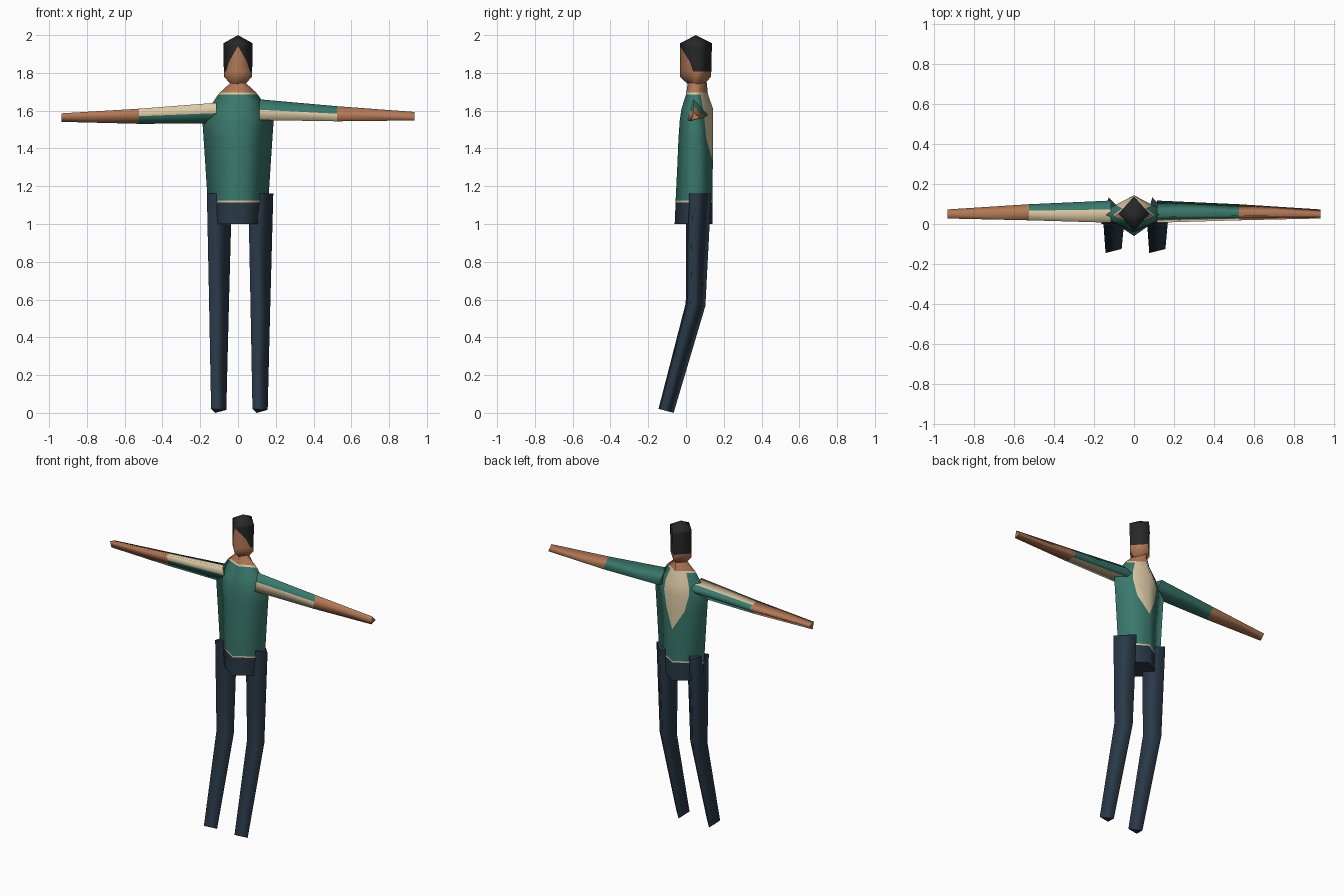
import bpy
import bmesh
from math import cos, sin, radians
from mathutils import Vector

cube = bpy.data.objects.get("Cube")
if cube:
    bpy.data.objects.remove(cube, do_unlink=True)


def make_material(name, rgb):
    mat = bpy.data.materials.new(name)
    mat.use_nodes = True
    mat.diffuse_color = (*rgb, 1)
    mat.node_tree.nodes["Principled BSDF"].inputs["Base Color"].default_value = (*rgb, 1)
    return mat


SKIN, GREEN, CREAM, NAVY, HAIR = range(5)
MATERIALS = [
    make_material("skin", (0.45, 0.19, 0.095)),
    make_material("shirt green", (0.042, 0.19, 0.15)),
    make_material("cream trim", (0.72, 0.59, 0.38)),
    make_material("trouser navy", (0.023, 0.042, 0.065)),
    make_material("hair black", (0.021, 0.021, 0.021)),
]


def loft(name, rings, colour):
    """Skin closed rings of points; colour(band, segment) picks the material."""
    bm = bmesh.new()
    loops = [[bm.verts.new(p) for p in ring] for ring in rings]
    n = len(rings[0])
    for i in range(len(loops) - 1):
        for j in range(n):
            k = (j + 1) % n
            face = bm.faces.new((loops[i][j], loops[i][k], loops[i + 1][k], loops[i + 1][j]))
            face.material_index = colour(i, j)
            face.smooth = True
    for loop, band in ((loops[0], 0), (loops[-1], len(loops) - 2)):
        cap = bm.faces.new(loop)
        cap.material_index = colour(band, 0)
        for edge in cap.edges:
            edge.smooth = False
    bmesh.ops.remove_doubles(bm, verts=bm.verts, dist=0.0002)
    bmesh.ops.recalc_face_normals(bm, faces=bm.faces)
    mesh = bpy.data.meshes.new(name)
    bm.to_mesh(mesh)
    bm.free()
    for mat in MATERIALS:
        mesh.materials.append(mat)
    obj = bpy.data.objects.new(name, mesh)
    bpy.context.collection.objects.link(obj)
    return obj


def diamond(z, half, front, back, side, t, split_front):
    """Four-cornered ring with two extra points that bound a painted panel."""
    f, b = Vector((0, front, z)), Vector((0, back, z))
    l, r = Vector((half, side, z)), Vector((-half, side, z))
    if split_front:
        return [f, f.lerp(l, t), l, b, r, f.lerp(r, t)]
    return [b, b.lerp(l, t), l, f, r, b.lerp(r, t)]


# Three-sided limb section, slightly turned
TRIANGLE = [(cos(radians(a)), sin(radians(a))) for a in (104, 224, 344)]

# Torso: z, half width, front y, back y, back panel share
torso_profile = [
    (1.0, 0.152, -0.06, 0.14, 0),
    (1.115, 0.160, -0.055, 0.14, 0),
    (1.125, 0.161, -0.055, 0.14, 0),
    (1.33, 0.174, -0.045, 0.142, 0),
    (1.45, 0.182, -0.04, 0.143, 0.36),
    (1.55, 0.189, -0.033, 0.144, 0.47),
    (1.61, 0.155, -0.024, 0.143, 0.54),
    (1.685, 0.105, 0.0, 0.117, 0.55),
    (1.697, 0.095, 0.002, 0.115, 0.55),
    (1.75, 0.037, 0.01, 0.11, 0.55),
]
torso_bands = [NAVY, CREAM, GREEN, GREEN, GREEN, GREEN, GREEN, CREAM, SKIN]


def torso_colour(i, j):
    panel = j in (0, 5) and 3 <= i <= 6
    return CREAM if panel else torso_bands[i]


loft("torso", [diamond(z, w, f, b, 0.045, t, False) for z, w, f, b, t in torso_profile],
     torso_colour)

# Head: z, half width, front y, back y, face panel share
head_profile = [
    (1.742, 0.04, 0.008, 0.1, 0.8),
    (1.78, 0.074, -0.033, 0.132, 0.8),
    (1.808, 0.075, -0.033, 0.134, 0.83),
    (1.86, 0.076, -0.033, 0.135, 0.62),
    (1.942, 0.077, -0.032, 0.137, 0),
    (1.957, 0.077, -0.031, 0.137, 0),
    (2.0, 0, 0.052, 0.052, 0),
]


def head_colour(i, j):
    face = j in (0, 5) and i < 4
    return SKIN if i < 2 or face else HAIR


loft("head", [diamond(z, w, f, b, 0.052, t, True) for z, w, f, b, t in head_profile],
     head_colour)

# Arms: x, y, z, radius; the right one is the left one turned over
arm_path = [
    (0.115, 0.054, 1.596, 0.066),
    (0.525, 0.053, 1.577, 0.048),
    (0.935, 0.047, 1.567, 0.027),
]


def arm_ring(x, y, z, r, side):
    top, front, back = [Vector((side * x, y + r * c, z + side * r * s)) for c, s in TRIANGLE]
    return [top, top.lerp(front, 0.5), front, front.lerp(back, 0.6), back]


def arm_colour(i, j):
    if i == 1:
        return SKIN
    return CREAM if j in (1, 2) else GREEN


for label, side in (("left", 1), ("right", -1)):
    loft(label + "_arm", [arm_ring(*p, side) for p in arm_path], arm_colour)

# Legs: y, z, radius, end tilt
leg_path = [
    (0.057, 1.162, 0.079, 0),
    (0.042, 0.575, 0.0625, 0.14),
    (-0.112, 0.0126, 0.048, 0.27),
]
for label, cx in (("left", 0.111), ("right", -0.108)):
    loft(label + "_leg",
         [[(cx + r * c, y + r * s, z - tilt * r * s) for c, s in TRIANGLE]
          for y, z, r, tilt in leg_path],
         lambda i, j: NAVY)
